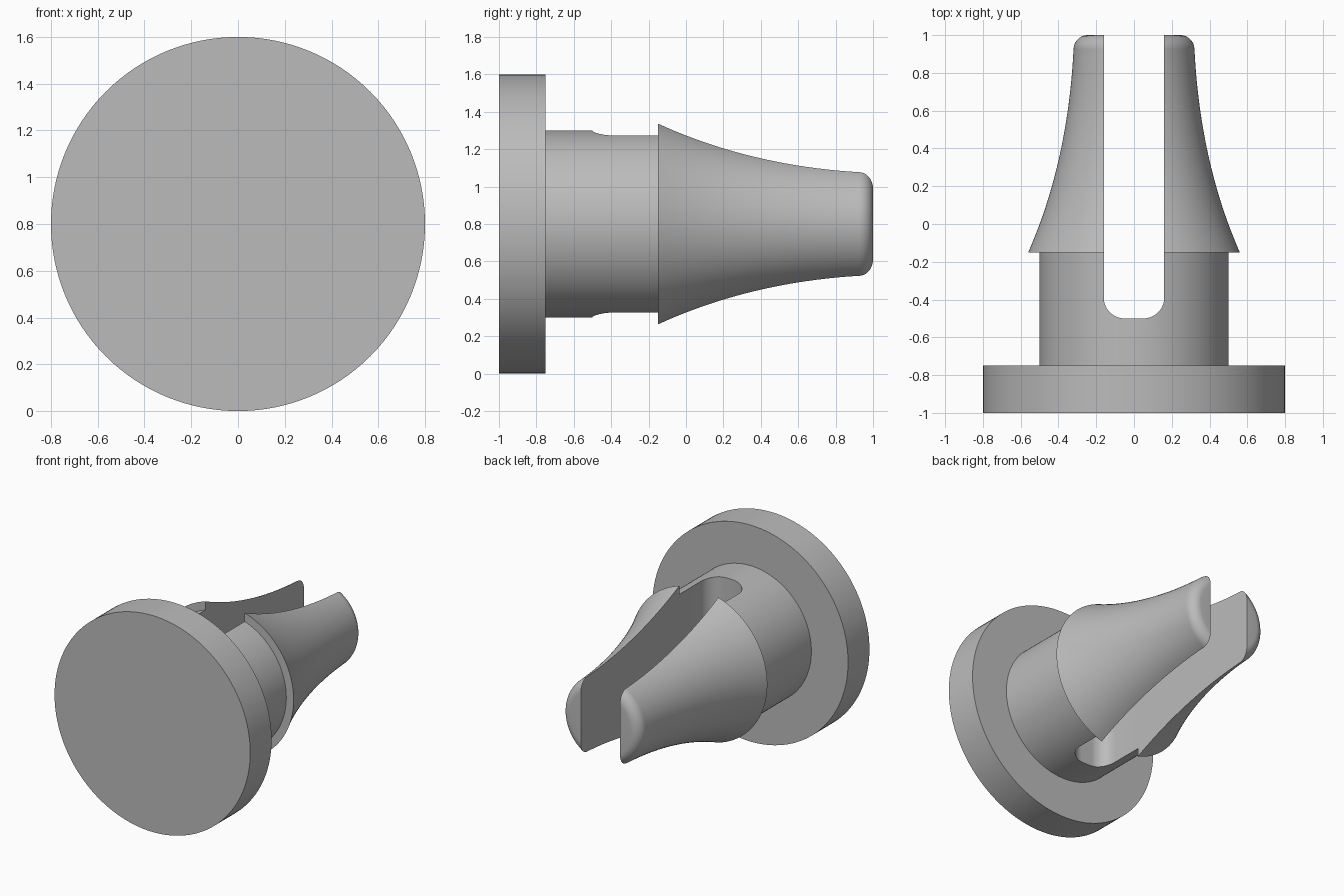
import bpy, bmesh
from math import sin, cos, pi, radians
from mathutils import Vector

cube = bpy.data.objects.get("Cube")
if cube:
    bpy.data.objects.remove(cube, do_unlink=True)

AXIS_Z = 0.8      # height of the turning axis
SLOT = 0.16       # half width of the slot
SLOT_R = 0.11     # corner radius at the slot floor


def make_object(name, bm):
    bmesh.ops.recalc_face_normals(bm, faces=bm.faces)
    mesh = bpy.data.meshes.new(name)
    bm.to_mesh(mesh)
    bm.free()
    obj = bpy.data.objects.new(name, mesh)
    bpy.context.collection.objects.link(obj)
    return obj


def arc(cx, cy, r, start, end, steps):
    angles = [radians(start + (end - start) * i / steps) for i in range(steps + 1)]
    return [(cx + r * cos(a), cy + r * sin(a)) for a in angles]


def bezier(a, b, c, steps):
    a, b, c = Vector(a), Vector(b), Vector(c)
    ts = [i / steps for i in range(steps + 1)]
    return [tuple(a * (1 - t) ** 2 + b * 2 * t * (1 - t) + c * t * t) for t in ts]


# Half profile as (radius, y): round head, shank, barb, tapered tip
profile = [(0, -1), (0.8, -1), (0.8, -0.75), (0.5, -0.75), (0.5, -0.15)]
profile += bezier((0.56, -0.15), (0.35, 0.327), (0.32, 0.925), 20)
profile += arc(0.245, 0.925, 0.075, 4, 90, 8) + [(0, 1)]

# Turn the profile into a solid fastener
bm = bmesh.new()
verts = [bm.verts.new((r, y, AXIS_Z)) for r, y in profile]
edges = [bm.edges.new(pair) for pair in zip(verts, verts[1:])]
bmesh.ops.spin(bm, geom=verts + edges, cent=(0, 0, AXIS_Z), axis=(0, 1, 0),
               angle=2 * pi, steps=128, use_merge=True)
bmesh.ops.remove_doubles(bm, verts=bm.verts, dist=1e-5)
body = make_object("push_fastener", bm)

# Slot cutter with a rounded floor
inner = SLOT - SLOT_R
floor = -0.5 + SLOT_R
outline = arc(-inner, floor, SLOT_R, 180, 270, 10)
outline += arc(inner, floor, SLOT_R, 270, 360, 10)
outline += [(SLOT, 1.2), (-SLOT, 1.2)]
bm = bmesh.new()
face = bm.faces.new([bm.verts.new((x, y, -0.2)) for x, y in outline])
top = bmesh.ops.extrude_face_region(bm, geom=[face])["geom"]
bmesh.ops.translate(bm, vec=(0, 0, 2), verts=[v for v in top if isinstance(v, bmesh.types.BMVert)])
cutter = make_object("slot_cutter", bm)
cutter.hide_render = True

# Cut the slot, leaving two prongs
bpy.ops.object.select_all(action="DESELECT")
body.select_set(True)
bpy.context.view_layer.objects.active = body
cut = body.modifiers.new("slot", "BOOLEAN")
cut.operation = "DIFFERENCE"
cut.solver = "EXACT"
cut.object = cutter
bpy.ops.object.modifier_apply(modifier=cut.name)
bpy.data.objects.remove(cutter, do_unlink=True)

# Grey plastic
grey = bpy.data.materials.new("grey_plastic")
grey.use_nodes = True
colour = (0.5, 0.5, 0.5, 1)
grey.diffuse_color = colour
grey.node_tree.nodes["Principled BSDF"].inputs["Base Color"].default_value = colour
body.data.materials.clear()
body.data.materials.append(grey)
bpy.ops.object.shade_smooth_by_angle(angle=radians(25))
